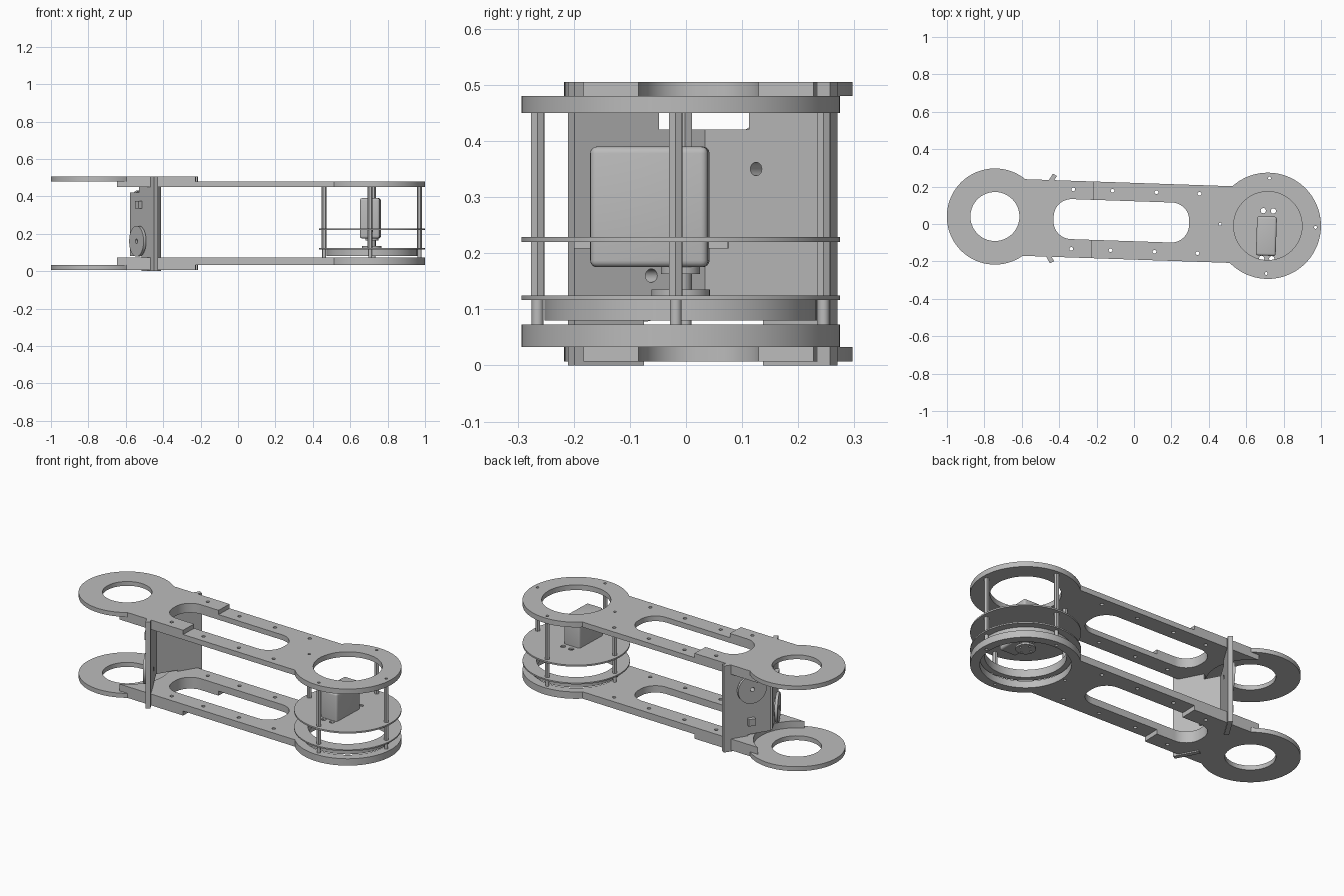
import bpy, bmesh
from math import sin, cos, asin, pi, sqrt, radians
from mathutils import Matrix, Vector

if "Cube" in bpy.data.objects:
    bpy.data.objects.remove(bpy.data.objects["Cube"])

grey = bpy.data.materials.new("plain grey")
grey.use_nodes = True
grey.diffuse_color = (0.5, 0.5, 0.5, 1)
grey.node_tree.nodes["Principled BSDF"].inputs["Base Color"].default_value = (0.5, 0.5, 0.5, 1)

# Arm frame: long axis slightly turned about z
FRAME = Matrix.Translation((0, 0.0147, 0)) @ Matrix.Rotation(-0.034, 4, "Z")
RING_X, RING_R = -0.744, 0.257
HUB_X, HUB_R = 0.716, 0.284
HALF_W, SLOT_W, STEP_X = 0.205, 0.107, -0.22


def arc(cx, cy, r, a0, a1, n=48):
    return [(cx + r * cos(a0 + (a1 - a0) * i / n), cy + r * sin(a0 + (a1 - a0) * i / n))
            for i in range(n + 1)]


def circle(cx, cy, r, n=64):
    return arc(cx, cy, r, 0, 2 * pi, n)[:-1]


def rect(x0, x1, y0, y1):
    return [(x0, y0), (x1, y0), (x1, y1), (x0, y1)]


def slab(name, loops, z0, z1, matrix=None, bevel=0):
    """Extrude an outline (first loop) with holes (other loops) from z0 to z1."""
    curve = bpy.data.curves.new(name, "CURVE")
    curve.dimensions = "2D"
    curve.fill_mode = "BOTH"
    curve.extrude = (z1 - z0) / 2
    for pts in loops:
        spline = curve.splines.new("POLY")
        spline.points.add(len(pts) - 1)
        for p, (x, y) in zip(spline.points, pts):
            p.co = (x, y, 0, 1)
        spline.use_cyclic_u = True
    obj = bpy.data.objects.new(name, curve)
    bpy.context.collection.objects.link(obj)
    bpy.ops.object.select_all(action="DESELECT")
    obj.select_set(True)
    bpy.context.view_layer.objects.active = obj
    bpy.ops.object.convert(target="MESH")
    obj = bpy.context.view_layer.objects.active
    bm = bmesh.new()
    bm.from_mesh(obj.data)
    bmesh.ops.remove_doubles(bm, verts=bm.verts, dist=1e-5)
    if bevel:
        bmesh.ops.dissolve_limit(bm, angle_limit=0.02, verts=bm.verts, edges=bm.edges)
        bmesh.ops.bevel(bm, geom=bm.edges[:], offset=bevel, segments=4, profile=0.5, affect="EDGES")
    local = matrix if matrix else Matrix.Identity(4)
    bm.transform(FRAME @ local @ Matrix.Translation((0, 0, (z0 + z1) / 2)))
    bmesh.ops.recalc_face_normals(bm, faces=bm.faces)
    bm.to_mesh(obj.data)
    bm.free()
    obj.data.materials.clear()
    obj.data.materials.append(grey)
    bpy.ops.object.shade_smooth_by_angle(angle=radians(30))
    return obj


# Shared layouts
post_spots = [(HUB_X + 0.255 * cos(i * pi / 2), 0.255 * sin(i * pi / 2)) for i in range(4)]
post_holes = [circle(x, y, 0.008, 16) for x, y in post_spots]
bolt_holes = [circle(x, s * 0.159, 0.010, 16) for x in (-0.33, -0.12, 0.115, 0.345) for s in (-1, 1)]

# Outline of the long slot, with rounded corners
c = 0.095
slot = []
for cx, cy, a in ((0.295 - c, SLOT_W - c, 0), (-0.43 + c, SLOT_W - c, 1),
                  (-0.43 + c, c - SLOT_W, 2), (0.295 - c, c - SLOT_W, 3)):
    slot += arc(cx, cy, c, a * pi / 2, (a + 1) * pi / 2, 14)
slot_end = slot[15:45]

# Outline of the arm plate: round head, straight sides, concave tail
a_hub = pi - asin(HALF_W / HUB_R)
tail_r = 0.23
a_tail = asin(HALF_W / tail_r)
arm = arc(HUB_X, 0, HUB_R, -a_hub, a_hub, 80) + arc(RING_X, 0, tail_r, a_tail, -a_tail, 32)

# Outline of the end plate: ring with a forked tongue beside the slot
a_ring = asin(HALF_W / RING_R)
end = arc(RING_X, 0, RING_R, a_ring, 2 * pi - a_ring, 80)
end += [(STEP_X, -HALF_W), (STEP_X, -SLOT_W)] + slot_end[::-1] + [(STEP_X, SLOT_W), (STEP_X, HALF_W)]
end_bolts = [h for h in bolt_holes if h[0][0] < STEP_X]

for level, arm_z, end_z, bore in (("lower", (0.033, 0.073), (0.007, 0.033), 0.235),
                                  ("upper", (0.45, 0.48), (0.48, 0.505), 0.183)):
    slab(level + "_arm_plate", [arm, slot, circle(HUB_X, 0, bore)] + bolt_holes + post_holes, *arm_z)
    slab(level + "_end_plate", [end, circle(RING_X, 0, 0.131)] + end_bolts, *end_z)

# Turntable stack
slab("bearing_ring", [circle(HUB_X, 0, 0.243), circle(HUB_X, 0, 0.21)], 0.08, 0.117)
slab("turntable_ring", [circle(HUB_X, 0, HUB_R), circle(HUB_X, 0, 0.21)] + post_holes, 0.117, 0.125)
mount_holes = [circle(HUB_X + dx, v, 0.014, 20) for dx in (-0.027, 0.027) for v in (0.08, -0.175)]
slab("motor_disc", [circle(HUB_X, 0, HUB_R)] + post_holes + mount_holes, 0.22, 0.229)
for i, (x, y) in enumerate(post_spots):
    slab(f"post_{i + 1}", [circle(x, y, 0.0135, 6), circle(x, y, 0.008, 16)], 0.125, 0.45)
    slab(f"post_foot_{i + 1}", [circle(x, y, 0.0105, 16), circle(x, y, 0.008, 16)], 0.073, 0.117)

# Motor with mounting ear, shaft and hub
slab("motor_body", [rect(0.657, 0.763, -0.16, 0.05)], 0.175, 0.39, bevel=0.012)
slab("motor_ear", [rect(HUB_X - 0.012, HUB_X + 0.012, -0.19, 0.085)], 0.208, 0.22)
slab("motor_boss", [circle(HUB_X, 0, 0.035, 32)], 0.163, 0.18)
slab("motor_shaft", [circle(HUB_X, 0, 0.02, 32)], 0.133, 0.165)
hub_holes = [circle(HUB_X + 0.034 * cos(i * pi / 2), 0.034 * sin(i * pi / 2), 0.006, 12) for i in range(4)]
slab("motor_hub", [circle(HUB_X, 0, 0.052, 48)] + hub_holes, 0.125, 0.135)

# Two upright plates set in a V, each with a wheel and a square peg outside
profile = [(0, 0.08), (0.13, 0.08), (0.13, 0), (0.27, 0), (0.27, 0.505),
           (0.1, 0.505), (0.1, 0.42), (0, 0.42)]
for side, label, wheel_z, peg_z in ((1, "back", 0.35, 0.157), (-1, "front", 0.16, 0.355)):
    along = Vector((0.5, side * sqrt(0.75), 0))
    out = Vector((-sqrt(0.75), side * 0.5, 0))
    m = Matrix((along, (0, 0, 1), out)).transposed().to_4x4()
    m.translation = (-0.566, 0, 0)
    s = 0.115
    slab(label + "_upright", [profile, circle(s, wheel_z, 0.012, 24)], -0.0125, 0.0125, m)
    bore = circle(s, wheel_z, 0.012, 24)
    slab(label + "_wheel_spacer", [circle(s, wheel_z, 0.05, 40), bore], 0.0125, 0.02, m)
    slab(label + "_wheel", [circle(s, wheel_z, 0.082), bore], 0.02, 0.036, m)
    slab(label + "_peg", [rect(s - 0.02, s + 0.02, peg_z - 0.02, peg_z + 0.02)], 0.0125, 0.035, m)
